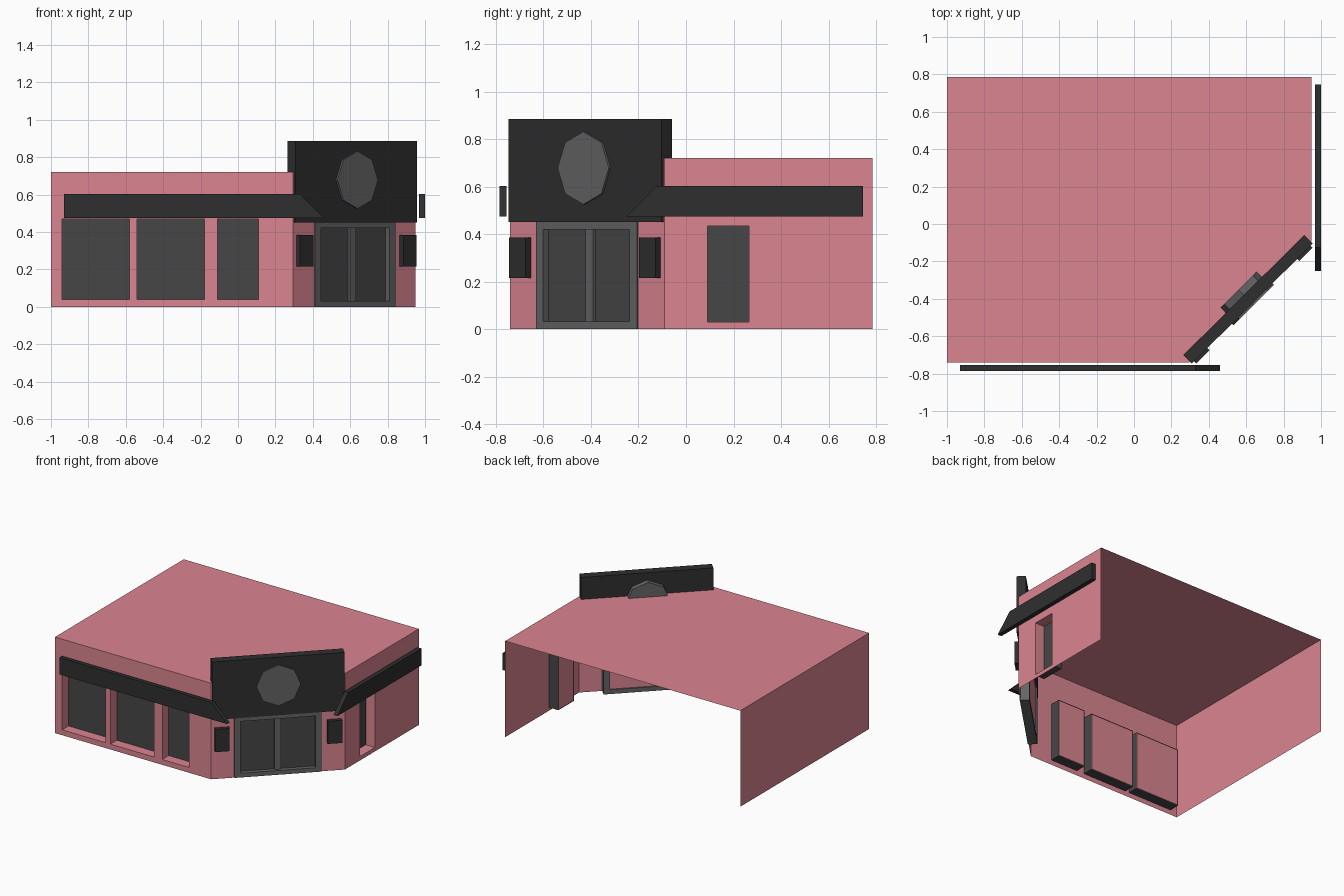
import bpy, bmesh, math
from mathutils import Vector

if "Cube" in bpy.data.objects:
    bpy.data.objects.remove(bpy.data.objects["Cube"])


def material(name, rgb):
    m = bpy.data.materials.new(name)
    m.diffuse_color = (*rgb, 1)
    m.use_nodes = True
    m.node_tree.nodes["Principled BSDF"].inputs["Base Color"].default_value = m.diffuse_color
    return m


PINK = material("pink_render", (0.71, 0.235, 0.285))
DARK = material("dark_trim", (0.028, 0.028, 0.028))
GLASS = material("dark_glass", (0.062, 0.062, 0.062))
GREY = material("grey_metal", (0.13, 0.13, 0.13))
H = 0.72


class Side:
    """Local frame of a wall: s along it, d outward, z up."""
    def __init__(self, p0, p1):
        self.p0 = Vector((*p0, 0))
        self.length = (Vector((*p1, 0)) - self.p0).length
        self.u = (Vector((*p1, 0)) - self.p0).normalized()
        self.n = Vector((self.u.y, -self.u.x, 0))

    def at(self, s, d, z):
        return self.p0 + self.u * s + self.n * d + Vector((0, 0, z))


def finish(name, bm, mat):
    bmesh.ops.remove_doubles(bm, verts=bm.verts, dist=0.0001)
    me = bpy.data.meshes.new(name)
    bm.to_mesh(me)
    bm.free()
    me.materials.append(mat)
    ob = bpy.data.objects.new(name, me)
    bpy.context.collection.objects.link(ob)
    return ob


def face(bm, pts):
    bm.faces.new([bm.verts.new(p) for p in pts])


def add_prism(bm, side, profile, d0, d1):
    """Extrude an (s, z) outline between two outward distances."""
    back = [bm.verts.new(side.at(s, d0, z)) for s, z in profile]
    front = [bm.verts.new(side.at(s, d1, z)) for s, z in profile]
    new = [bm.faces.new(front), bm.faces.new(back[::-1])]
    for i in range(len(profile)):
        j = (i + 1) % len(profile)
        new.append(bm.faces.new((back[i], back[j], front[j], front[i])))


def rect(s0, s1, z0, z1):
    return [(s0, z0), (s1, z0), (s1, z1), (s0, z1)]


def prism(name, side, profile, d0, d1, mat):
    bm = bmesh.new()
    add_prism(bm, side, profile, d0, d1)
    return finish(name, bm, mat)


def add_wall(bm, side, openings, depth=0.08):
    """Sheet wall with recessed openings (s0, s1, z0, z1)."""
    ss = sorted({0, side.length, *[v for o in openings for v in o[:2]]})
    zs = sorted({0, H, *[v for o in openings for v in o[2:]]})
    for a, b in zip(ss, ss[1:]):
        for c, e in zip(zs, zs[1:]):
            ms, mz = (a + b) / 2, (c + e) / 2
            if not any(o[0] < ms < o[1] and o[2] < mz < o[3] for o in openings):
                face(bm, [side.at(s, 0, z) for s, z in rect(a, b, c, e)])
    for o in openings:
        r = rect(*o)
        face(bm, [side.at(s, -depth, z) for s, z in r])
        for (s0, z0), (s1, z1) in zip(r, r[1:] + r[:1]):
            face(bm, [side.at(s0, 0, z0), side.at(s1, 0, z1),
                      side.at(s1, -depth, z1), side.at(s0, -depth, z0)])


def window(name, side, o):
    """Glass set just inside the recess, with a casing around its back."""
    bm = bmesh.new()
    face(bm, [side.at(s, -0.076, z) for s, z in rect(*o)])
    g = 0.004
    r = rect(o[0] - g, o[1] + g, o[2] - g, o[3] + g)
    for (s0, z0), (s1, z1) in zip(r, r[1:] + r[:1]):
        face(bm, [side.at(s0, -0.08, z0), side.at(s1, -0.08, z1),
                  side.at(s1, -0.001, z1), side.at(s0, -0.001, z0)])
    finish(name, bm, GLASS)


# Footprint: rectangle with its front right corner cut off, back left open
corners = [(-1, 0.785), (-1, -0.74), (0.295, -0.74), (0.95, -0.09), (0.95, 0.785)]
left, front, corner, right = [Side(a, b) for a, b in zip(corners, corners[1:])]
mid = corner.length / 2

# Walls and roof
front_windows = [(0.06, 0.42, 0.04, 0.47), (0.46, 0.82, 0.04, 0.47), (0.89, 1.11, 0.04, 0.47)]
right_windows = [(0.18, 0.355, 0.03, 0.435)]
bm = bmesh.new()
add_wall(bm, left, [])
add_wall(bm, front, front_windows)
add_wall(bm, right, right_windows)
add_wall(bm, corner, [(mid - 0.275, mid + 0.275, 0.015, 0.435)], 0.05)
face(bm, [(x, y, H) for x, y in corners])
finish("building_shell", bm, PINK)

# Windows
for i, o in enumerate(front_windows):
    window(f"front_window_{i + 1}", front, o)
for o in right_windows:
    window("right_window", right, o)

# Corner entrance: frame, mullion and two glass leaves
bm = bmesh.new()
W = 0.302
for o in [(mid - W, mid - W + 0.044, 0, 0.45), (mid + W - 0.044, mid + W, 0, 0.45),
          (mid - W + 0.044, mid + W - 0.044, 0, 0.032),
          (mid - W + 0.044, mid + W - 0.044, 0.42, 0.45)]:
    add_prism(bm, corner, rect(*o), -0.06, 0.006)
add_prism(bm, corner, rect(mid - 0.022, mid + 0.022, 0.032, 0.42), -0.045, -0.012)
finish("door_frame", bm, GREY)
for name, k in (("left_door_glass", -1), ("right_door_glass", 1)):
    a, b = sorted((mid + k * 0.022, mid + k * 0.258))
    prism(name, corner, rect(a, b, 0.032, 0.42), -0.04, -0.025, GLASS)

# Sign board and octagonal plaque
prism("sign_board", corner, rect(mid - 0.456, mid + 0.456, 0.45, 0.885), -0.05, 0.014, DARK)
octagon = [(mid + 0.153 * math.cos(i * math.pi / 4), 0.678 + 0.153 * math.sin(i * math.pi / 4))
           for i in range(8)]
prism("octagon_plaque", corner, octagon, -0.09, 0.025, GREY)

# Wall lamps either side of the door
for name, k in (("left_wall_lamp", -1), ("right_wall_lamp", 1)):
    c = mid + k * 0.388
    prism(name, corner, rect(c - 0.05, c + 0.05, 0.215, 0.385), -0.003, 0.03, DARK)

# Fascia boards with slanted ends towards the entrance
prism("front_fascia", front, [(0.07, 0.475), (1.46, 0.475), (1.33, 0.602), (0.07, 0.602)],
      0.015, 0.045, DARK)
prism("right_fascia", right, [(-0.16, 0.475), (0.835, 0.475), (0.835, 0.602), (-0.035, 0.602)],
      0.018, 0.05, DARK)
